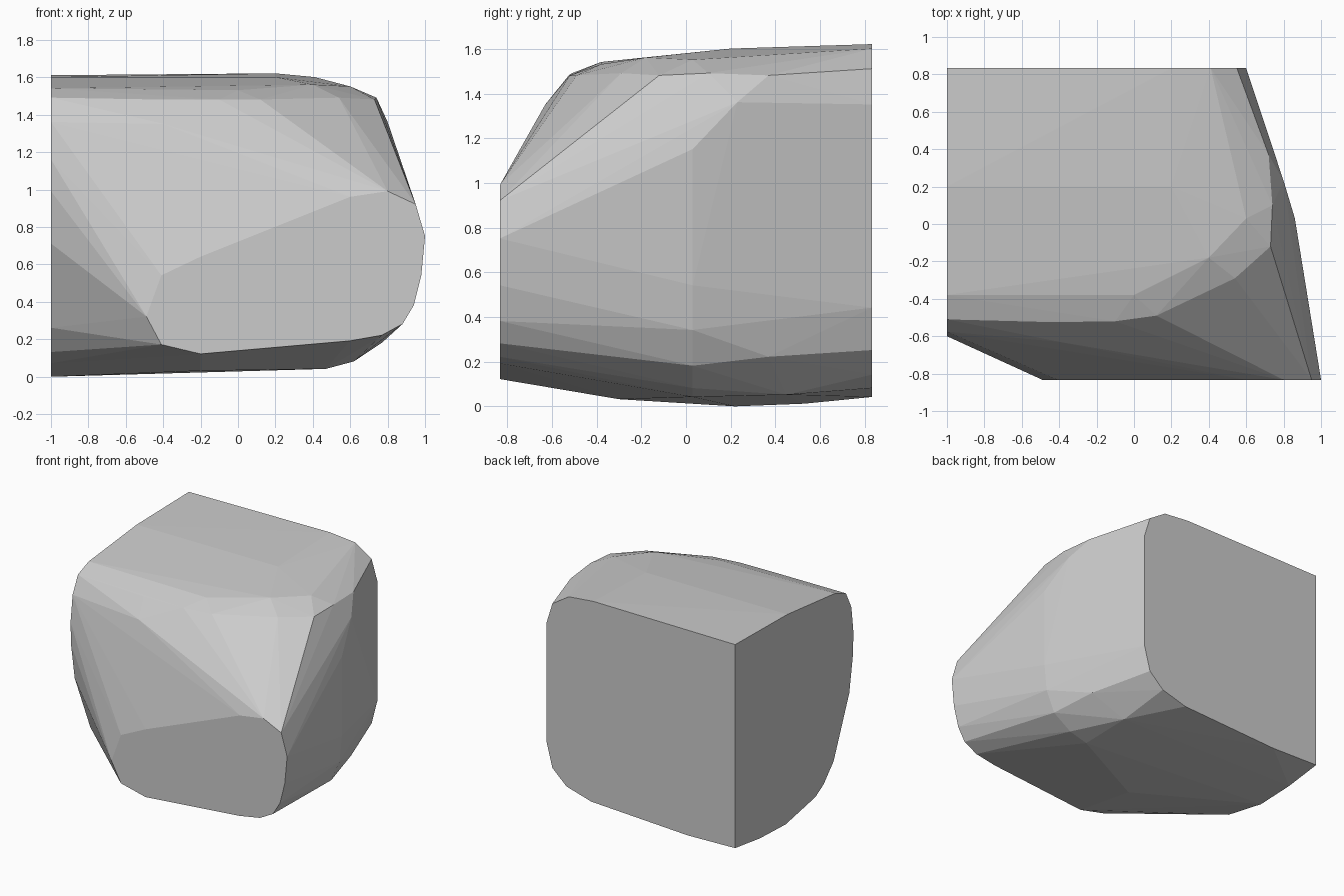
import bpy, bmesh, math

HALF_DEPTH = 0.833

# flat cut face at the front (x, z)
front_cut = [(-0.41, 0.18), (-0.2, 0.13), (0.6, 0.2), (0.77, 0.23), (0.88, 0.29),
             (0.94, 0.39), (0.98, 0.55), (1.0, 0.76), (0.95, 0.93), (0.8, 1.0),
             (0.6, 0.97), (-0.2, 0.65), (-0.41, 0.55), (-0.49, 0.33)]
# flat cut face at the back (x, z)
back_cut = [(-1, 0.06), (-0.6, 0.05), (0.22, 0.09), (0.43, 0.15), (0.55, 0.26),
            (0.6, 0.45), (0.6, 1.36), (0.55, 1.52), (0.41, 1.61), (0.2, 1.63), (-1, 1.62)]
# flat cut face on the left (y, z)
left_cut = [(0.53, 0.02), (0.22, 0.008), (-0.14, 0.08), (-0.24, 0.14), (-0.36, 0.27),
            (-0.55, 0.72), (-0.595, 1.0), (-0.6, 1.17), (-0.575, 1.37),
            (-0.51, 1.5), (-0.38, 1.55)]
# rounded shoulder of the top
top_ring = [(-0.43, -0.525, 1.49), (-0.1, -0.52, 1.49), (0.12, -0.49, 1.49),
            (0.54, -0.29, 1.5), (0.73, -0.12, 1.49), (0.74, 0.1, 1.5), (0.72, 0.37, 1.49),
            (0, -0.38, 1.54), (0.4, -0.18, 1.57), (0.6, 0.03, 1.56), (0.2, 0.2, 1.61),
            (-1, 0.2, 1.61), (-0.4, -0.63, 1.36)]
# worn right side and underside
side_ring = [(0.8, 0.23, 1.37), (0.86, 0.03, 1.16), (0.86, 0.03, 0.55), (0.87, -0.43, 0.4),
             (0.84, 0.03, 0.35), (0.77, 0.03, 0.19), (0.7, 0.37, 0.23), (0.62, 0.03, 0.09),
             (0.47, 0.03, 0.05), (0.47, 0.45, 0.06), (-0.2, -0.3, 0.04)]

points = [(x, -HALF_DEPTH, z) for x, z in front_cut]
points += [(x, HALF_DEPTH, z) for x, z in back_cut]
points += [(-1, y, z) for y, z in left_cut]
points += top_ring + side_ring

# stone block: tight skin around all the sections
bm = bmesh.new()
for p in points:
    bm.verts.new((p[0], p[1], max(p[2] - 0.008, 0)))
hull = bmesh.ops.convex_hull(bm, input=bm.verts)
loose = {v for v in bm.verts if not v.link_faces}
bmesh.ops.delete(bm, geom=list(loose), context='VERTS')
bmesh.ops.dissolve_limit(bm, angle_limit=math.radians(0.5), verts=bm.verts, edges=bm.edges)
bmesh.ops.recalc_face_normals(bm, faces=bm.faces)
mesh = bpy.data.meshes.new("stone_block")
bm.to_mesh(mesh)
bm.free()
block = bpy.data.objects.new("stone_block", mesh)
bpy.context.collection.objects.link(block)
